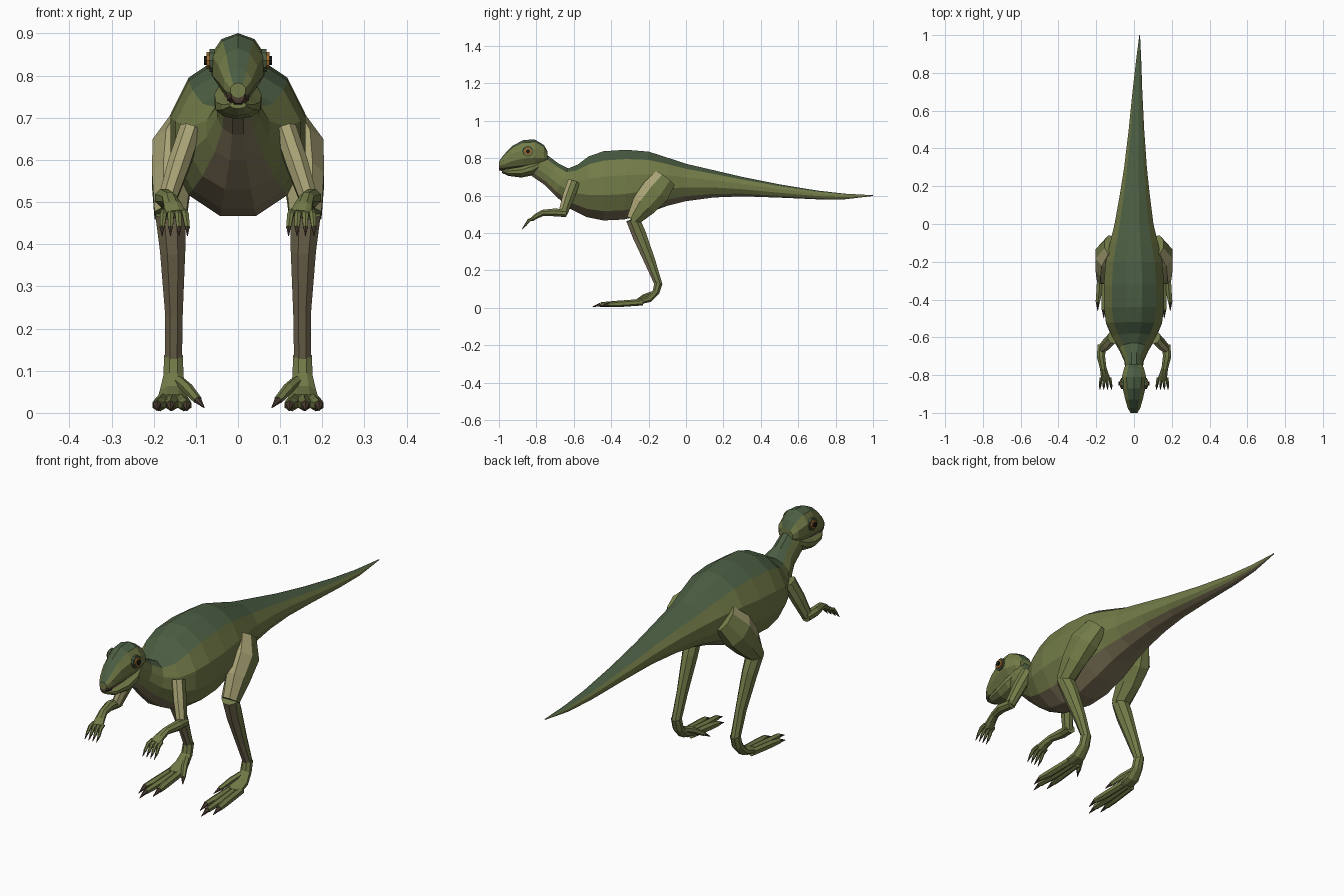
import bpy, bmesh, math
from mathutils import Vector

if "Cube" in bpy.data.objects:
    bpy.data.objects.remove(bpy.data.objects["Cube"])


def material(name, rgb):
    m = bpy.data.materials.new(name)
    m.diffuse_color = (*rgb, 1)
    m.use_nodes = True
    m.node_tree.nodes["Principled BSDF"].inputs["Base Color"].default_value = m.diffuse_color
    return m


BACK = material("dark_green", (0.07, 0.11, 0.055))
SIDE = material("olive", (0.17, 0.20, 0.065))
BELLY = material("brown", (0.21, 0.175, 0.10))
TAN = material("tan", (0.40, 0.37, 0.18))
CLAW = material("claw", (0.07, 0.045, 0.03))
AMBER = material("amber", (0.35, 0.15, 0.03))
BLACK = material("black", (0.012, 0.012, 0.01))


def loft(name, rings, sides, colours, mirror=False):
    """Skin rings (centre, side vector, up vector); colours = top, flank, underside."""
    bm = bmesh.new()
    fit = math.cos(math.pi / sides)
    loops = []
    for c, u, v in rings:
        loop = []
        for k in range(sides):
            a = (k + 0.5) * math.tau / sides
            loop.append(bm.verts.new(c + (u * math.cos(a) + v * math.sin(a)) / fit))
        loops.append(loop)
    for a, b in zip(loops, loops[1:]):
        for k in range(sides):
            j = (k + 1) % sides
            f = bm.faces.new((a[k], a[j], b[j], b[k]))
            s = math.sin((k + 1) * math.tau / sides)
            f.material_index = 0 if s > 0.7 else 2 if s < -0.7 else 1
    for end in (loops[0], loops[-1]):
        bm.faces.new(end).material_index = 1
    bmesh.ops.recalc_face_normals(bm, faces=bm.faces)
    me = bpy.data.meshes.new(name)
    bm.to_mesh(me)
    bm.free()
    for m in colours:
        me.materials.append(m)
    ob = bpy.data.objects.new(name, me)
    bpy.context.collection.objects.link(ob)
    if mirror:
        add_mirror(ob)
    return ob


def add_mirror(ob):
    centre = bpy.data.objects.get("mirror_centre")
    if centre is None:
        centre = bpy.data.objects.new("mirror_centre", None)
        centre.hide_render = True
        bpy.context.collection.objects.link(centre)
    ob.modifiers.new("Mirror", 'MIRROR').mirror_object = centre


def upright(rows):
    """Rows of top y, top z, bottom y, bottom z, half width, x offset."""
    out = []
    for yt, zt, yb, zb, w, x in rows:
        t, b = Vector((x, yt, zt)), Vector((x, yb, zb))
        out.append(((t + b) / 2, Vector((w, 0, 0)), (t - b) / 2))
    return out


def limb(name, rows, sides=8, colours=(SIDE, SIDE, SIDE)):
    """Mirrored tube through rows of x, y, z, half width, half depth."""
    pts = [Vector(r[:3]) for r in rows]
    rings = []
    for i, r in enumerate(rows):
        t = (pts[min(i + 1, len(pts) - 1)] - pts[max(i - 1, 0)]).normalized()
        u = (Vector((1, 0, 0)) - t * t.x).normalized()
        rings.append((pts[i], u * r[3], t.cross(u) * r[4]))
    return loft(name, rings, sides, colours, True)


def digit(name, root, knuckle, end, tip, r):
    limb(name, [(*root, r, r), (*knuckle, r, r), (*end, r * .75, r * .7)], 6)
    limb(name + "_claw", [(*end, r * .65, r * .6), (*tip, .001, .001)], 6, (CLAW,) * 3)


# neck, trunk and tail in one skin
loft("body", upright([
    (-.74, .815, -.84, .715, .045, 0), (-.68, .77, -.76, .66, .05, 0),
    (-.63, .745, -.70, .60, .075, 0), (-.58, .765, -.62, .53, .115, 0),
    (-.52, .81, -.53, .485, .148, 0), (-.44, .837, -.44, .467, .16, 0),
    (-.32, .845, -.33, .472, .16, 0), (-.20, .835, -.21, .505, .15, 0),
    (-.10, .803, -.10, .545, .127, 0), (0, .77, 0, .57, .103, 0),
    (.15, .735, .15, .59, .08, .004), (.30, .70, .30, .596, .06, .008),
    (.50, .66, .50, .589, .041, .013), (.70, .627, .70, .58, .026, .018),
    (.85, .61, .85, .58, .015, .024), (1, .602, 1, .598, .002, .03)]),
    12, (BACK, SIDE, BELLY))

# skull and lower jaw
loft("head", upright([(y, t, y, b, w, 0) for y, t, b, w in [
    (-1.0, .782, .748, .018), (-.975, .815, .741, .033), (-.93, .862, .745, .046),
    (-.87, .893, .75, .06), (-.81, .897, .755, .064), (-.76, .868, .765, .052),
    (-.74, .835, .78, .035)]]), 10, (BACK, SIDE, SIDE))
loft("lower_jaw", upright([(y, t, y, b, w, 0) for y, t, b, w in [
    (-.985, .738, .722, .019), (-.95, .744, .706, .038), (-.88, .757, .698, .053),
    (-.82, .78, .71, .056), (-.77, .80, .745, .042)]]), 10, (CLAW, SIDE, SIDE))
loft("nose", upright([(-1.0, .776, -1.0, .735, .016, 0),
                      (-.97, .775, -.97, .728, .026, 0)]), 8, (BELLY, CLAW, CLAW))

# eyes: socket ring, iris and pupil
for part, x, r, mat in [("eye_socket", .062, .029, BACK), ("iris", .069, .021, AMBER),
                        ("pupil", .075, .011, BLACK)]:
    bpy.ops.mesh.primitive_cylinder_add(vertices=10, radius=r, depth=.012,
                                        location=(x, -.845, .836),
                                        rotation=(0, math.pi / 2, 0))
    eye = bpy.context.object
    eye.name = part
    eye.data.materials.append(mat)
    add_mirror(eye)

# hind legs
limb("thigh", [(.122, -.112, .69, .035, .062), (.148, -.165, .62, .056, .078),
               (.158, -.225, .55, .046, .068), (.16, -.285, .468, .038, .036)],
     8, (TAN, SIDE, SIDE))
limb("shin", [(.16, -.285, .475, .036, .036), (.155, -.25, .39, .03, .038),
              (.152, -.19, .24, .021, .029), (.153, -.145, .12, .02, .02)],
     8, (BELLY, SIDE, SIDE))
limb("foot", [(.153, -.147, .135, .022, .022), (.153, -.16, .085, .024, .019),
              (.155, -.195, .048, .03, .018), (.155, -.26, .03, .036, .014)])
for i, (root, x, y) in enumerate([(.135, .122, -.455), (.155, .16, -.5), (.177, .192, -.46)]):
    mid = (root + x) / 2
    digit(f"toe_{i + 1}", (root, -.23, .03), (mid, -.36, .021), (x, y + .045, .018),
          (x, y, .005), .015)
digit("inner_toe", (.14, -.18, .075), (.12, -.225, .058), (.095, -.27, .03),
      (.08, -.295, .012), .012)

# arms
limb("upper_arm", [(.112, -.60, .672, .026, .033), (.14, -.63, .59, .026, .032),
                   (.168, -.658, .505, .021, .024)], 8, (TAN, SIDE, SIDE))
limb("forearm", [(.17, -.64, .505, .022, .02), (.175, -.70, .51, .022, .021),
                 (.163, -.765, .508, .017, .016), (.155, -.80, .49, .021, .014),
                 (.15, -.825, .472, .026, .01)])
for i in range(4):
    x = .128 + i * .0155
    e = .12 + i * .02
    digit(f"finger_{i + 1}", (x, -.815, .477), ((x + e) / 2, -.84, .468),
          (e, -.86, .44), (e, -.877, .42), .0075)
